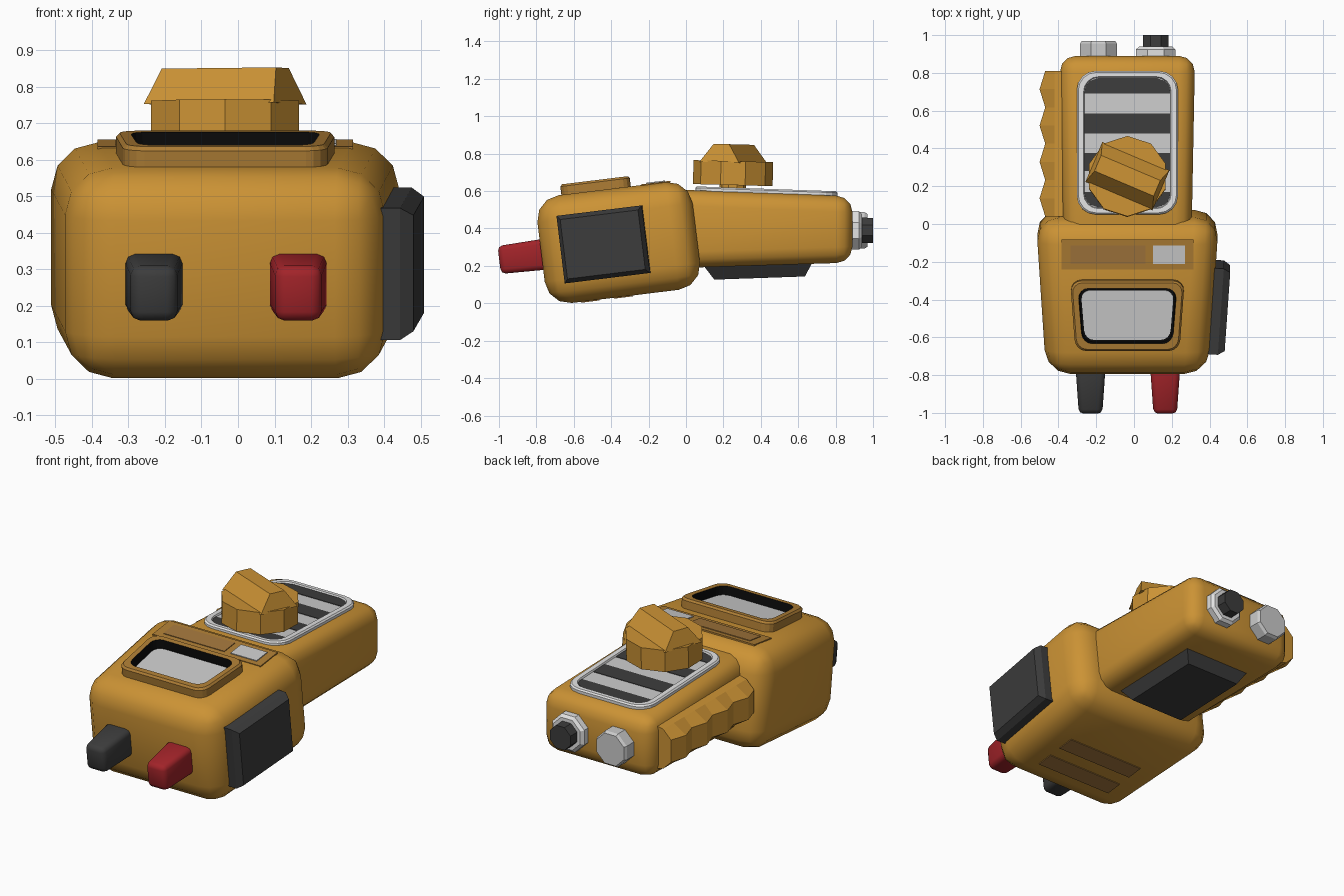
import bpy, bmesh, math
from mathutils import Matrix, Vector

if "Cube" in bpy.data.objects:
    bpy.data.objects.remove(bpy.data.objects["Cube"])


def material(name, rgb):
    m = bpy.data.materials.new(name)
    m.diffuse_color = (*rgb, 1)
    m.use_nodes = True
    m.node_tree.nodes["Principled BSDF"].inputs["Base Color"].default_value = m.diffuse_color
    return m


AMBER = material("amber", (0.60, 0.29, 0.035))
BROWN = material("brown", (0.42, 0.205, 0.035))
MUTED = material("muted brown", (0.36, 0.18, 0.045))
DARK = material("dark grey", (0.045, 0.045, 0.045))
BLACK = material("black", (0.003, 0.003, 0.003))
RED = material("red", (0.36, 0.017, 0.022))
LIGHT = material("light grey", (0.60, 0.60, 0.60))
WHITE = material("off white", (0.76, 0.76, 0.76))

CX = -0.035
# tilted frame of the head, and the frame of the handle's sloping top
HEAD = Matrix.Translation((CX, -0.36, 0.325)) @ Matrix.Rotation(math.radians(7), 4, 'X')
DECK = Matrix.Translation((CX, 0.43, 0.592)) @ Matrix.Rotation(math.radians(-2), 4, 'X')
BODY = Matrix.Translation((CX, 0, 0))


def loft(name, rings, mat, frame, bevel=0, segs=3, smooth=False, caps=(True, True)):
    """Skin a list of equal-length point rings."""
    bm = bmesh.new()
    vs = [[bm.verts.new(p) for p in r] for r in rings]
    n = len(rings[0])
    for a, b in zip(vs, vs[1:]):
        for i in range(n):
            j = (i + 1) % n
            bm.faces.new((a[i], a[j], b[j], b[i]))
    if caps[0]:
        bm.faces.new(vs[0][::-1])
    if caps[1]:
        bm.faces.new(vs[-1])
    bmesh.ops.recalc_face_normals(bm, faces=bm.faces)
    if bevel:
        bmesh.ops.bevel(bm, geom=bm.edges[:], offset=bevel, segments=segs,
                        profile=0.5, affect='EDGES', clamp_overlap=True)
    for f in bm.faces:
        f.smooth = smooth
    bm.transform(frame)
    me = bpy.data.meshes.new(name)
    bm.to_mesh(me)
    bm.free()
    me.materials.append(mat)
    ob = bpy.data.objects.new(name, me)
    bpy.context.collection.objects.link(ob)
    return ob


def rect_y(y, x0, x1, z0, z1):
    return [(x0, y, z0), (x1, y, z0), (x1, y, z1), (x0, y, z1)]


def rect_z(z, x0, x1, y0, y1):
    return [(x0, y0, z), (x1, y0, z), (x1, y1, z), (x0, y1, z)]


def rect_x(x, y0, y1, z0, z1):
    return [(x, y0, z0), (x, y1, z0), (x, y1, z1), (x, y0, z1)]


def round_rect(z, hx, hy, r, cy=0, taper=0):
    """Rounded rectangle in the xy plane; taper narrows its front."""
    pts = []
    for k, (sx, sy) in enumerate(((1, 1), (-1, 1), (-1, -1), (1, -1))):
        for i in range(5):
            a = math.radians(90 * k + 22.5 * i)
            x = sx * (hx - r) + r * math.cos(a)
            y = sy * (hy - r) + r * math.sin(a)
            pts.append((x * (1 + taper * (y / hy - 1) / 2), cy + y, z))
    return pts


def ngon_y(x, y, z, r, n=8):
    return [(x + r * math.cos(2 * math.pi * (i + .5) / n), y,
             z + r * math.sin(2 * math.pi * (i + .5) / n)) for i in range(n)]


def plate(name, z, x0, x1, y0, y1, mat, frame, t=0.008):
    loft(name, [rect_z(z, x0, x1, y0, y1), rect_z(z + t, x0, x1, y0, y1)], mat, frame)


# head and handle
loft("head", [rect_y(-.418, -.43, .43, -.29, .29), rect_y(.418, -.485, .485, -.29, .29)],
     AMBER, HEAD, 0.13, 3, True)
loft("handle", [rect_y(-.15, -.338, .338, .185, .612), rect_y(.89, -.358, .358, .218, .572)],
     AMBER, BODY, 0.085, 3, True)

# screen with raised bezel
sc = dict(cy=-0.086, taper=0.09)
loft("screen_bezel", [round_rect(.25, .303, .187, .06, **sc), round_rect(.335, .303, .187, .06, **sc),
                      round_rect(.346, .293, .177, .055, **sc), round_rect(.346, .262, .147, .055, **sc)],
     BROWN, HEAD, caps=(True, False))
loft("screen_recess", [round_rect(.346, .262, .147, .055, **sc), round_rect(.297, .258, .143, .055, **sc)],
     BLACK, HEAD, caps=(False, True))
loft("screen", [round_rect(.297, .247, .132, .05, **sc), round_rect(.303, .247, .132, .05, **sc)],
     LIGHT, HEAD)

# label panel behind the screen
plate("label_panel", .286, -.35, .35, .155, .315, BROWN, HEAD)
plate("label_strip", .290, -.30, .095, .185, .285, MUTED, HEAD)
plate("label_window", .291, .135, .305, .185, .285, LIGHT, HEAD)

# stripes under the head
for i, y in enumerate((-0.19, -0.01)):
    plate(f"underside_stripe_{i + 1}", -.295, -.25, .25, y - .05, y + .05, MUTED, HEAD)

# side box, following the head's taper
SIDE = HEAD @ Matrix.Translation((.445, -.08, 0)) @ Matrix.Rotation(math.radians(-4), 4, 'Z')
loft("side_box", [rect_x(-.05, -.23, .23, -.182, .182), rect_x(.05, -.23, .23, -.182, .182),
                  rect_x(.085, -.21, .21, -.16, .16)], DARK, SIDE)

# front plugs
for name, x, mat in (("black_plug", -.195, DARK), ("red_plug", .2, RED)):
    loft(name, [rect_y(-.645, x - .062, x + .062, -.09, .06),
                rect_y(-.36, x - .082, x + .082, -.098, .07)],
         mat, HEAD, 0.026, 2, True)

# framed deck on the handle
loft("deck_frame", [round_rect(-.03, .268, .38, .1), round_rect(.012, .268, .38, .1),
                    round_rect(.02, .26, .372, .095), round_rect(.02, .232, .35, .08),
                    round_rect(.008, .227, .345, .075)], WHITE, DECK, caps=(True, False))
loft("deck_panel", [round_rect(.004, .229, .347, .075), round_rect(.01, .229, .347, .075)], LIGHT, DECK)


def deck_half_width(y, hx=.226, hy=.344, r=.075):
    d = max(0, abs(y) - (hy - r))
    return hx - r + math.sqrt(max(0, r * r - d * d))


# dark stripes clipped to the rounded deck
for i, (a, b) in enumerate(((-.344, -.26), (-.15, -.055), (.05, .155), (.26, .344))):
    ys = [a + (b - a) * k / 5 for k in range(6)]
    edge = [(deck_half_width(y), y) for y in ys]
    outline = edge + [(-x, y) for x, y in reversed(edge)]
    loft(f"deck_stripe_{i + 1}", [[(x, y, z) for x, y in outline] for z in (.007, .013)], DARK, DECK)

# dial: ten-sided base with a grip ridge
KNOB = Matrix.Translation((CX, .25, .632)) @ Matrix.Rotation(math.radians(-1.5), 4, 'X')


def ten(z, r):
    return [(r * math.cos(math.radians(18 + 36 * i)), r * math.sin(math.radians(18 + 36 * i)), z)
            for i in range(10)]


loft("dial_stem", [ten(-.05, .07), ten(.01, .07)], AMBER, KNOB)
loft("dial_base", [ten(0, .213), ten(.128, .213)], AMBER, KNOB)
loft("dial_ridge", [rect_z(.12, -.193, .193, -.115, .115), rect_z(.218, -.17, .17, -.045, .045)],
     AMBER, KNOB @ Matrix.Rotation(math.radians(-23), 4, 'Z'))

# wavy side grip
rings = []
for i in range(9):
    y = .04 + .77 * i / 8
    out = -.465 if i % 2 else -.435
    rings.append([(-.30, y, .26), (-.385, y, .28), (out, y, .33),
                  (out, y, .46), (-.385, y, .51), (-.30, y, .53)])
loft("side_grip", rings, AMBER, BODY)

# battery pack below the handle
loft("battery_pack", [rect_z(.26, -.22, .22, .08, .69), rect_z(.205, -.215, .215, .1, .675),
                      rect_z(.135, -.175, .175, .15, .635)], DARK,
     Matrix.Translation((CX, .39, .17)) @ Matrix.Rotation(math.radians(2), 4, 'X')
     @ Matrix.Translation((0, -.39, -.17)))

# rear connectors
loft("rear_cap", [ngon_y(-.153, .85, .39, .105), ngon_y(-.153, .955, .39, .105),
                  ngon_y(-.153, .97, .39, .095)], LIGHT, BODY)
loft("rear_collar", [ngon_y(.15, .85, .39, .112), ngon_y(.15, .925, .39, .112),
                     ngon_y(.15, .94, .39, .095)], WHITE, BODY)
loft("rear_button", [ngon_y(.15, .9, .39, .075), ngon_y(.15, 1.0, .39, .072)], DARK, BODY)
